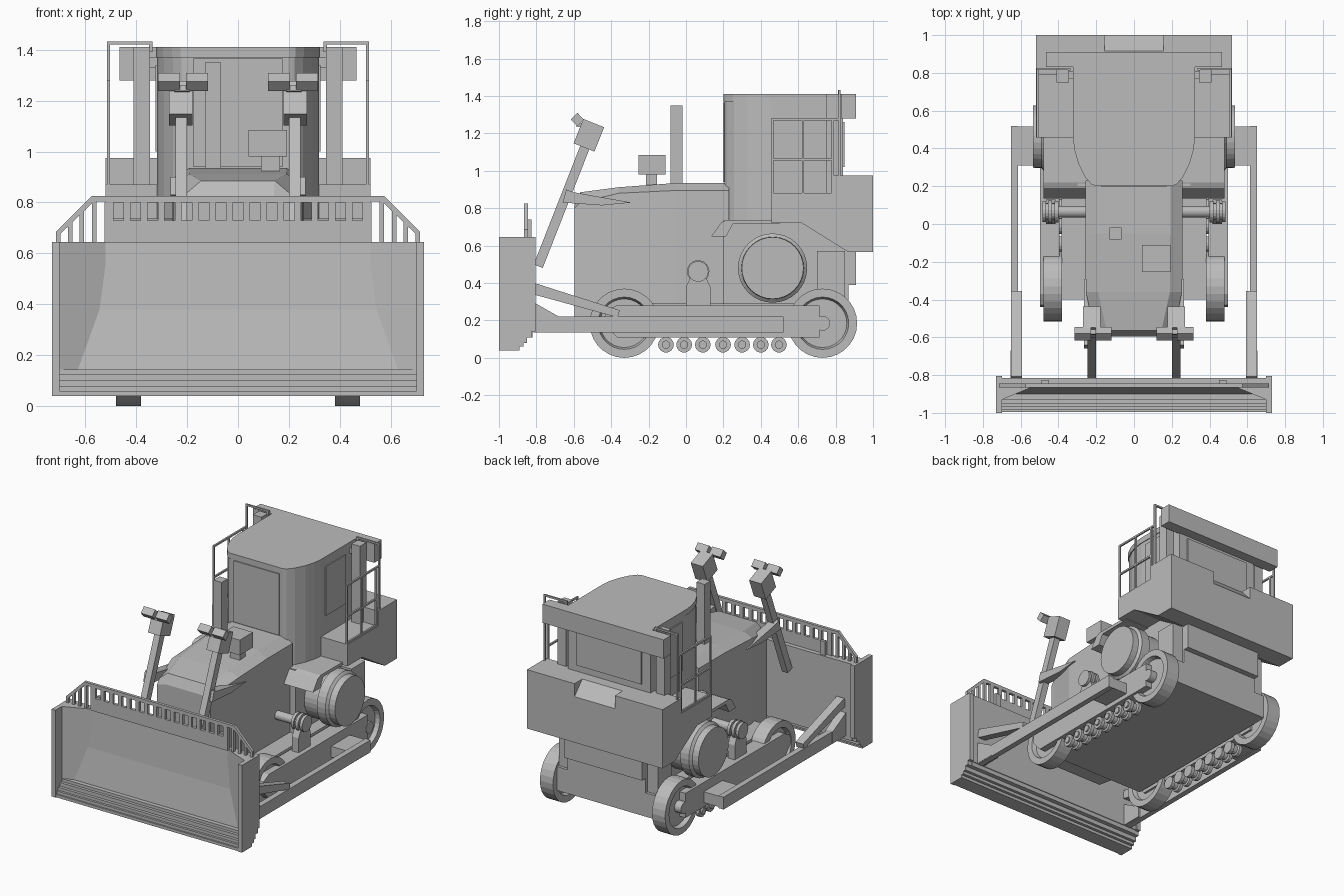
import bpy, bmesh, math
from mathutils import Vector

GREY = bpy.data.materials.new("plain grey")
GREY.diffuse_color = (0.5, 0.5, 0.5, 1)


def finish(name, bm, mirror=False):
    bmesh.ops.recalc_face_normals(bm, faces=bm.faces)
    me = bpy.data.meshes.new(name)
    bm.to_mesh(me)
    bm.free()
    ob = bpy.data.objects.new(name, me)
    bpy.context.collection.objects.link(ob)
    me.materials.append(GREY)
    if mirror:
        m = ob.modifiers.new("mirror", 'MIRROR')
        m.use_clip = False
        m.use_mirror_merge = False
    return ob


def add_prism(bm, pts, axis, a, b):
    """Extrude a 2D profile from a to b along an axis."""
    put = {'x': lambda p, d: (d, p[0], p[1]), 'y': lambda p, d: (p[0], d, p[1]),
           'z': lambda p, d: (p[0], p[1], d)}[axis]
    lo = [bm.verts.new(put(p, a)) for p in pts]
    hi = [bm.verts.new(put(p, b)) for p in pts]
    bm.faces.new(lo)
    bm.faces.new(hi)
    for i in range(len(pts)):
        j = (i + 1) % len(pts)
        bm.faces.new((lo[i], lo[j], hi[j], hi[i]))


def prism(name, pts, axis, a, b, mirror=False):
    bm = bmesh.new()
    add_prism(bm, pts, axis, a, b)
    return finish(name, bm, mirror)


def add_box(bm, x0, x1, y0, y1, z0, z1):
    add_prism(bm, [(x0, y0), (x1, y0), (x1, y1), (x0, y1)], 'z', z0, z1)


def boxes(name, items, mirror=False):
    bm = bmesh.new()
    for b in items:
        add_box(bm, *b)
    return finish(name, bm, mirror)


def lathe(name, prof, spots, n=24, mirror=True):
    """Turn an (x, radius) profile about x-parallel axes at each (y, z)."""
    bm = bmesh.new()
    for y, z in spots:
        rings = []
        for x, r in prof:
            if r == 0:
                rings.append([bm.verts.new((x, y, z))] * n)
            else:
                rings.append([bm.verts.new((x, y + r * math.cos(2 * math.pi * i / n),
                                            z + r * math.sin(2 * math.pi * i / n))) for i in range(n)])
        for A, B in zip(rings, rings[1:]):
            for i in range(n):
                j = (i + 1) % n
                f = list(dict.fromkeys((A[i], A[j], B[j], B[i])))
                if len(f) > 2:
                    bm.faces.new(f)
    return finish(name, bm, mirror)


def bar(p, q, w0, w1):
    """Side-view (y, z) bar outline between two points."""
    p, q = Vector(p), Vector(q)
    d = (q - p).normalized()
    n = Vector((-d.y, d.x))
    return [tuple(v) for v in (p + n * w0, q + n * w1, q - n * w1, p - n * w0)]


# --- blade: stepped section, angled wings, end plates
prism("blade", [(-.815, .645), (-.85, .645), (-.865, .38), (-.90, .145), (-.93, .145), (-.93, .125),
                (-.95, .125), (-.95, .10), (-.97, .10), (-.97, .08), (-.985, .08), (-.985, .06),
                (-.995, .06), (-.995, .04), (-.89, .04), (-.89, .06), (-.87, .06), (-.87, .08),
                (-.85, .08), (-.85, .11), (-.82, .11), (-.82, .14), (-.815, .14)], 'x', -.70, .70)
prism("blade_wing", [(.52, -.855), (.70, -.84), (.70, -.93)], 'z', .13, .645, True)
prism("blade_end_plate", [(-1, .04), (-.89, .04), (-.89, .06), (-.87, .06), (-.87, .08), (-.85, .08),
                          (-.85, .11), (-.825, .11), (-.825, .14), (-.805, .14), (-.805, .645),
                          (-1, .645)], 'x', .70, .73, True)

# --- guard grille on top of the blade
GY = (-.865, -.845)
bm = bmesh.new()
add_box(bm, 0, .52, *GY, .64, .73)
add_box(bm, 0, .52, *GY, .80, .825)
for i in range(7):
    x = (i + .5) * .067
    add_box(bm, x - .0135, x + .0135, *GY, .73, .80)
add_box(bm, .489, .525, *GY, .64, .80)
add_prism(bm, [(.515, .825), (.575, .825), (.715, .685), (.715, .64), (.697, .64), (.697, .677),
               (.567, .803), (.515, .803)], 'y', *GY)
for x in (.555, .605, .65):
    add_prism(bm, [(x, .64), (x + .018, .64), (x + .018, min(.81, 1.375 - x - .018)),
                   (x, min(.81, 1.375 - x))], 'y', *GY)
add_box(bm, .45, .49, -.845, -.825, .64, .74)
finish("blade_guard", bm, True)

# --- push arms, braces and rear trunnions
boxes("push_arm", [(.613, .652, -.815, .52, .135, .22), (.48, .65, .31, .515, .14, .215)], True)
prism("arm_brace", bar((-.815, .37), (-.36, .235), .03, .02), 'x', .592, .65, True)
prism("blade_foot", [(-.82, .14), (-.67, .14), (-.67, .215), (-.82, .30)], 'x', .60, .655, True)

# --- wheels, rollers and track frames
lathe("wheel", [(.41, 0), (.41, .13), (.38, .14), (.38, .185), (.48, .185), (.48, .14), (.45, .13),
                (.45, 0)], [(-.33, .185), (.73, .185)], 28)
lathe("wheel_hub", [(.36, 0), (.36, .04), (.50, .04), (.50, 0)], [(.73, .185)], 16)
lathe("track_roller", [(.385, 0), (.385, .042), (.41, .042), (.415, .03), (.445, .03), (.45, .042),
                       (.475, .042), (.475, .022), (.485, .022), (.485, 0)],
      [(y, .07) for y in (-.107, -.01, .09, .198, .30, .40, .497)], 14)
prism("track_frame", [(-.44, .19), (-.43, .25), (-.37, .28), (.715, .28), (.715, .11), (-.37, .11)],
      'x', .395, .497, True)
prism("roller_pedestal", [(0, .27), (0, .38), (.035, .455), (.095, .455), (.13, .38), (.13, .27)],
      'x', .415, .465, True)
lathe("carrier_roller", [(.25, 0), (.25, .03), (.40, .03), (.40, .058), (.42, .058), (.42, .045),
                         (.435, .045), (.435, .06), (.455, .06), (.455, .045), (.465, .045),
                         (.465, .055), (.485, .055), (.485, 0)], [(.065, .462)], 18)
lathe("final_drive", [(.25, 0), (.25, .165), (.40, .165), (.41, .185), (.475, .185), (.49, .167),
                      (.535, .165), (.535, 0)], [(.463, .48)], 32)

# --- hull between the tracks
boxes("belly", [(-.385, .385, -.40, .87, .125, .29)])
boxes("rear_hull", [(-.30, .30, .2, .87, .28, .735), (-.38, .38, .70, .85, .28, .57),
                    (-.30, .30, .84, .91, .39, .57)])

# --- engine hood: tapered nose and chamfered top, from cross-sections along y
bm = bmesh.new()
rings = []
for y, w, shoulder, top in ((-.595, .205, .80, .82), (-.565, .21, .83, .885), (-.36, .255, .88, .912),
                            (-.05, .257, .895, .935), (.23, .257, .895, .935)):
    pts = [(-w, .2), (-w, shoulder), (-w + .065, top), (w - .065, top), (w, shoulder), (w, .2)]
    rings.append([bm.verts.new((x, y, z)) for x, z in pts])
for A, B in zip(rings, rings[1:]):
    for i in range(6):
        j = (i + 1) % 6
        bm.faces.new((A[i], A[j], B[j], B[i]))
bm.faces.new(rings[0])
bm.faces.new(rings[-1])
finish("engine_hood", bm)

boxes("exhaust", [(-.13, -.067, -.083, -.018, .9, 1.35)])
boxes("air_cleaner", [(.042, .192, -.255, -.11, .98, 1.085), (.09, .165, -.215, -.155, .9, .98)])

# --- lift cylinders with work lights
prism("lift_rod", bar((-.79, .49), (-.535, 1.14), .026, .026), 'x', .20, .245, True)
prism("lift_head", bar((-.545, 1.125), (-.493, 1.255), .06, .06), 'x', .178, .27, True)
prism("lift_bracket", [(-.66, .83), (-.64, .90), (-.60, .885), (-.29, .83), (-.45, .815)],
      'x', .205, .265, True)
lamp = bar((-.598, 1.292), (-.563, 1.255), .025, .025)
bm = bmesh.new()
add_prism(bm, lamp, 'x', .118, .205)
add_prism(bm, lamp, 'x', .227, .315)
add_prism(bm, bar((-.585, 1.25), (-.50, 1.23), .012, .012), 'x', .19, .25)
finish("work_lights", bm, True)

# --- fenders and rear deck with a sloped notch
prism("fender", [(.135, .65), (.19, .725), (.22, .737), (.50, .737), (.50, .715), (.25, .715),
                 (.215, .65)], 'x', .25, .48, True)
DECK = [(.457, .72), (.457, .87), (.79, .87), (.79, .975)]
UNDER = [(1.0, .567), (.865, .567), (.62, .72)]
prism("deck_side", DECK + [(1.0, .975)] + UNDER, 'x', .155, .52, True)
prism("deck_middle", DECK + [(.915, .975), (1.0, .885)] + UNDER, 'x', -.155, .155)

# --- cab: rounded front plan, slim roof rim, window plates
half = [(.20, .20), (.225, .21), (.26, .25), (.295, .32), (.315, .39), (.322, .45), (.322, .84)]
plan = half + [(-x, y) for x, y in reversed(half)]
prism("cab", [(x * .985, y + (.006 if y < .5 else 0)) for x, y in plan], 'z', .72, 1.37)
prism("cab_roof", plan, 'z', 1.37, 1.41)
boxes("front_window", [(-.175, .175, .199, .21, .94, 1.365)])
boxes("rear_window", [(-.25, .25, .835, .848, 1.02, 1.26)])
boxes("side_window", [(.31, .324, .50, .72, 1.0, 1.34)], True)
boxes("rear_visor", [(-.465, .465, .83, .91, 1.28, 1.41)])
boxes("cab_post", [(.345, .41, .75, .82, .86, 1.41), (.31, .35, .77, .81, 1.33, 1.37)], True)

# --- hand rails on both sides
T = .006
rails = [(.509 - T, .509 + T, y - T, y + T, .86, 1.28) for y in (.463, .625, .785)]
rails += [(.509 - T, .509 + T, .457, .791, z - T, z + T) for z in (.876, 1.06, 1.275)]
rails += [(.509 - T, .509 + T, .815, .827, .97, 1.43), (.35, .515, .815, .827, 1.42, 1.432),
          (.335, .35, .813, .827, 1.39, 1.432), (.509 - T, .509 + T, .78, .827, 1.269, 1.281)]
boxes("hand_rail", rails, True)
